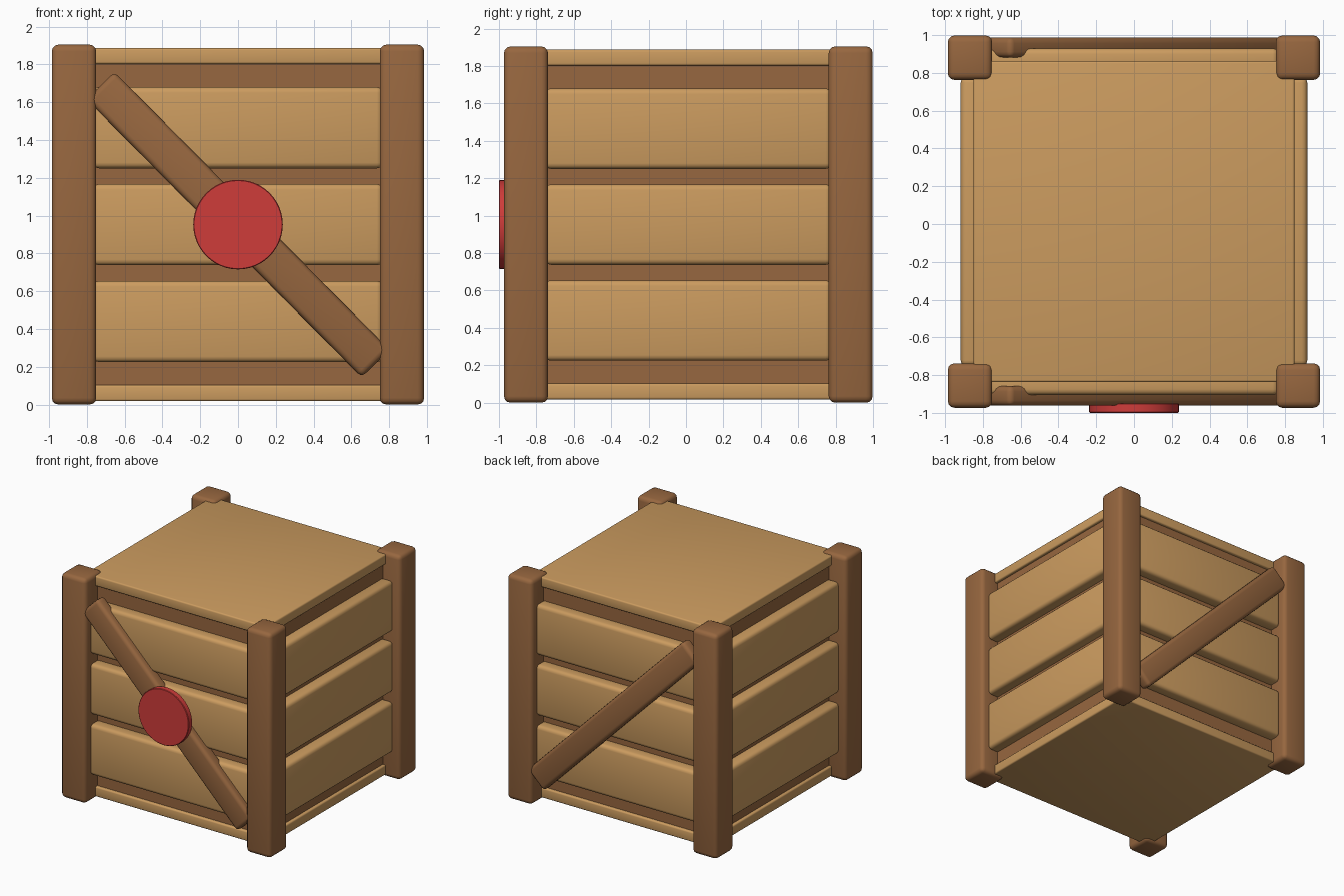
import bpy
import math

if "Cube" in bpy.data.objects:
    bpy.data.objects.remove(bpy.data.objects["Cube"])

CY = 0.0125      # crate centre in y (the badge sticks out at the front)
H = 1.905        # post height
MID = H / 2


def material(name, rgb):
    m = bpy.data.materials.new(name)
    m.diffuse_color = (*rgb, 1)
    m.use_nodes = True
    m.node_tree.nodes["Principled BSDF"].inputs["Base Color"].default_value = m.diffuse_color
    return m


TAN = material("light_wood", (0.60, 0.33, 0.115))
BROWN = material("dark_wood", (0.31, 0.135, 0.05))
RED = material("red_paint", (0.62, 0.045, 0.042))


def finish(ob, name, mat, bevel, segments):
    ob.name = name
    ob.data.materials.append(mat)
    mod = ob.modifiers.new("soft_edges", 'BEVEL')
    mod.width = bevel
    mod.segments = segments
    mod.limit_method = 'ANGLE'
    bpy.ops.object.modifier_apply(modifier=mod.name)
    bpy.ops.object.shade_smooth_by_angle(angle=math.radians(35))
    return ob


def box(name, centre, size, mat, bevel, segments=3, rot=(0, 0, 0)):
    bpy.ops.mesh.primitive_cube_add(size=1, location=centre)
    ob = bpy.context.object
    ob.scale = size
    bpy.ops.object.transform_apply(location=False, rotation=False, scale=True)
    ob.rotation_euler = rot
    return finish(ob, name, mat, bevel, segments)


# Dark inner box seen between the planks
box("inner_box", (0, CY, MID), (1.65, 1.65, 1.72), BROWN, 0.005, 1)

# Lid and floor panels
box("lid", (0, CY, 1.845), (1.70, 1.70, 0.085), TAN, 0.012)
box("floor", (0, CY, 0.06), (1.70, 1.70, 0.085), TAN, 0.012)

# Corner posts
for sx in (-1, 1):
    for sy in (-1, 1):
        box("corner_post", (sx * 0.868, CY + sy * 0.868, MID),
            (0.235, 0.235, H), BROWN, 0.035)

# Three planks on each of the four sides
for side in range(4):
    a = side * math.pi / 2
    for row in (-1, 0, 1):
        box("side_plank",
            (0.855 * math.sin(a), CY - 0.855 * math.cos(a), MID + row * 0.513),
            (1.53, 0.125, 0.43), TAN, 0.03, rot=(0, 0, a))

# Diagonal braces on front and back
for name, sy in (("front_brace", -1), ("back_brace", 1)):
    box(name, (0, CY + sy * 0.922, MID), (2.07, 0.105, 0.207), BROWN, 0.03,
        rot=(0, math.radians(45.3), 0))

# Round badge on the front brace
bpy.ops.mesh.primitive_cylinder_add(vertices=48, radius=0.237, depth=0.05,
                                    location=(0, -0.975, MID),
                                    rotation=(math.pi / 2, 0, 0))
finish(bpy.context.object, "front_badge", RED, 0.004, 1)
